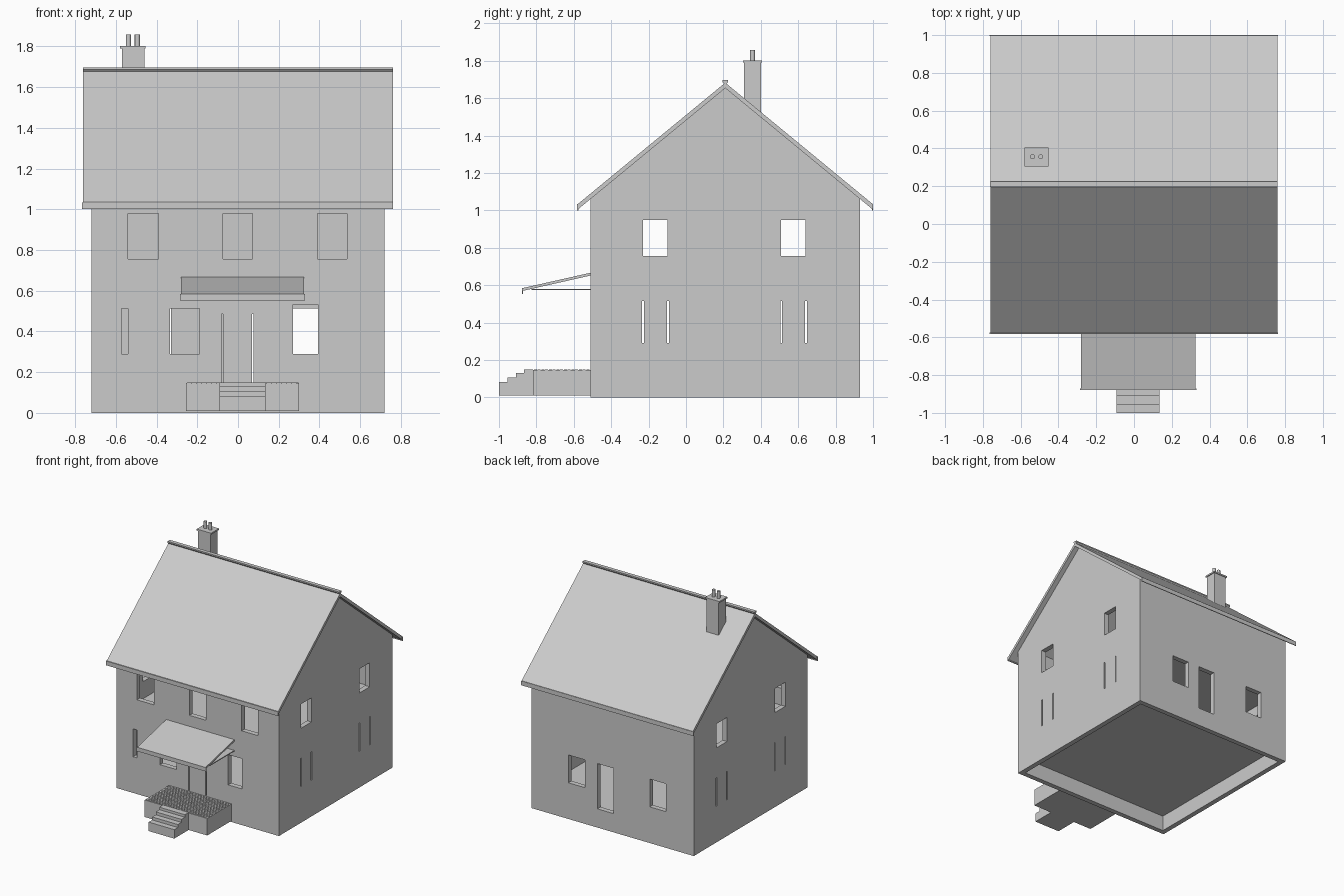
import bpy, bmesh

if "Cube" in bpy.data.objects:
    bpy.data.objects.remove(bpy.data.objects["Cube"])


def add_prism(bm, profile, x0, x1):
    """Extrude a (y, z) outline along x."""
    a = [bm.verts.new((x0, y, z)) for y, z in profile]
    b = [bm.verts.new((x1, y, z)) for y, z in profile]
    n = len(profile)
    bm.faces.new(a)
    bm.faces.new(b[::-1])
    for i in range(n):
        bm.faces.new((a[i], b[i], b[(i + 1) % n], a[(i + 1) % n]))


def rect(y0, y1, z0, z1):
    return [(y0, z0), (y1, z0), (y1, z1), (y0, z1)]


def prisms(name, parts):
    """One object from a list of (profile, x0, x1)."""
    bm = bmesh.new()
    for p, x0, x1 in parts:
        add_prism(bm, p, x0, x1)
    bmesh.ops.recalc_face_normals(bm, faces=bm.faces)
    me = bpy.data.meshes.new(name)
    bm.to_mesh(me)
    bm.free()
    ob = bpy.data.objects.new(name, me)
    bpy.context.collection.objects.link(ob)
    return ob


def box(name, x0, x1, y0, y1, z0, z1):
    return prisms(name, [(rect(y0, y1, z0, z1), x0, x1)])


def cut(ob, cutter):
    mod = ob.modifiers.new("cut", "BOOLEAN")
    mod.operation = "DIFFERENCE"
    mod.solver = "EXACT"
    mod.object = cutter
    bpy.context.view_layer.objects.active = ob
    bpy.ops.object.modifier_apply(modifier=mod.name)
    bpy.data.objects.remove(cutter, do_unlink=True)


W, F, B, T = 0.72, -0.51, 0.93, 0.04      # half width, front, back, wall thickness
RY, RZ, SLOPE = 0.21, 1.683, 0.823        # ridge position and roof pitch


def roof_z(y, drop=0.0):
    return RZ - drop - SLOPE * abs(y - RY)


# Hollow gabled walls
walls = prisms("walls", [([(F, 0), (B, 0), (B, roof_z(B, .029)), (RY, roof_z(RY, .029)),
                           (F, roof_z(F, .029))], -W, W)])
cut(walls, box("cavity_cutter", -W + T, W - T, F + T, B - T, -0.2, 2.5))

# Window, door and slit openings
openings = []
for x0, x1, z0, z1 in [(-.54, -.39, .755, .98), (-.073, .072, .755, .98), (.39, .535, .755, .98),
                       (-.573, -.54, .29, .513), (-.335, -.188, .29, .513), (.27, .392, .29, .532),
                       (-.08, -.073, .15, .485), (.069, .076, .15, .485)]:
    openings.append((rect(F - .1, F + T + .05, z0, z1), x0, x1))
for x0, x1, z0 in [(.243, .392, .29), (-.01, .135, .15), (-.475, -.33, .29)]:
    openings.append((rect(B - T - .05, B + .1, z0, .513), x0, x1))
for y in (-.23, .508):
    openings.append((rect(y, y + .132, .757, .95), -1, 1))
    for s in (y - .004, y + .129):
        openings.append((rect(s, s + .01, .29, .517), -1, 1))
cut(walls, prisms("opening_cutter", openings))

# Storey floors
for name, z in (("ground_floor", .125), ("upper_floor", .6)):
    box(name, -W + T, W - T, F + T, B - T, z, z + .02)

# Roof, fascias and ridge cap
e0, e1 = RY - .787, RY + .787
prisms("roof", [([(e0, roof_z(e0)), (RY, RZ), (e1, roof_z(e1)), (e1, roof_z(e1, .029)),
                  (RY, RZ - .029), (e0, roof_z(e0, .029))], -.76, .76)])
box("front_fascia", -.765, .762, e0 - .005, e0 + .003, 1.0, 1.034)
box("back_fascia", -.765, .762, e1 - .003, e1 + .003, 1.0, 1.034)
prisms("ridge_cap", [([(.195, 1.697), (.195, 1.687), (.205, 1.675), (.215, 1.675),
                       (.225, 1.687), (.225, 1.697)], -.762, .76)])

# Chimney stack, cap and pots
prisms("chimney_stack", [([(.31, roof_z(.31, .02)), (.40, roof_z(.40, .02)), (.40, 1.79), (.31, 1.79)],
                          -.57, -.46)])
box("chimney_cap", -.58, -.453, .305, .406, 1.79, 1.802)
for i, x in enumerate((-.538, -.494)):
    bpy.ops.mesh.primitive_cylinder_add(vertices=20, radius=.013, depth=.057, location=(x, .356, 1.829))
    pot = bpy.context.object
    pot.name = f"chimney_pot_{i + 1}"
    bpy.ops.object.shade_smooth_by_angle()

# Porch canopy with front board and flat soffit
prisms("canopy_roof", [([(-.873, .585), (F, .667), (F, .652), (-.873, .57)], -.28, .325)])
box("canopy_fascia", -.285, .33, -.878, -.872, .553, .585)
box("canopy_soffit", -.28, .325, -.825, F, .574, .581)

# Porch platform and steps
box("porch_platform", -.255, .30, -.818, F, .01, .146)
prisms("porch_steps", [([(-1, .01), (-1, .082), (-.955, .082), (-.955, .106), (-.91, .106),
                         (-.91, .13), (-.865, .13), (-.865, .15), (-.818, .15), (-.818, .01)],
                        -.092, .135)])

# Small staggered paving tiles on the porch
tiles = []
for r in range(15):
    y = -.813 + r * .02
    for c in range(22):
        x = -.25 + c * .0245 + (.012 if r % 2 else 0)
        tiles.append((rect(y, y + .016, .144, .15), x, x + .02))
prisms("porch_tiles", tiles)
